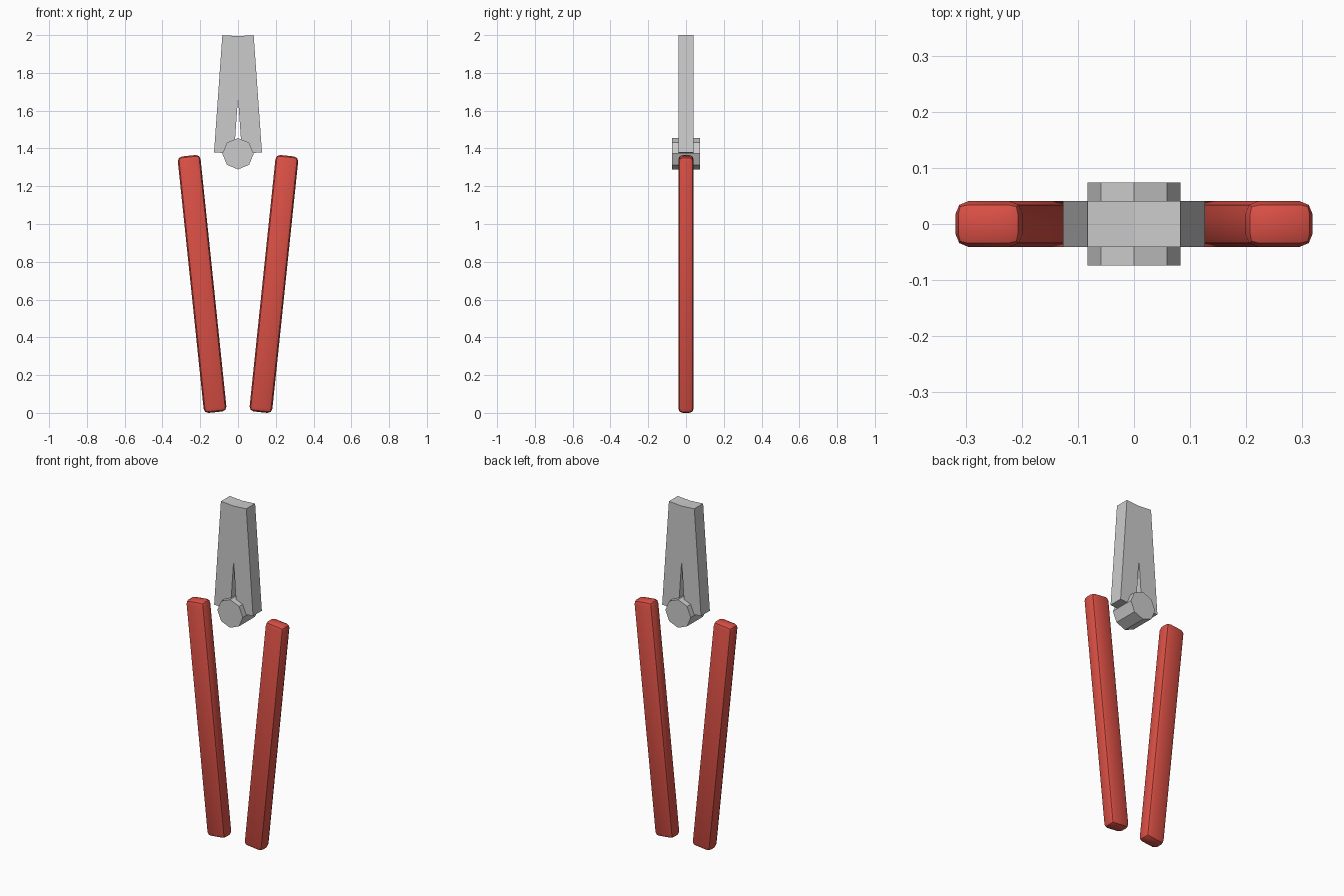
import bpy
from math import radians

if "Cube" in bpy.data.objects:
    bpy.data.objects.remove(bpy.data.objects["Cube"])

red = bpy.data.materials.new("red_grip")
red.diffuse_color = (0.7, 0.08, 0.06, 1)
red.use_nodes = True
red.node_tree.nodes["Principled BSDF"].inputs["Base Color"].default_value = red.diffuse_color


def tilted_box(name, size, x, z, tilt):
    bpy.ops.mesh.primitive_cube_add(size=1, location=(x, 0, z), rotation=(0, radians(tilt), 0))
    ob = bpy.context.object
    ob.name = name
    ob.scale = size
    bpy.ops.object.transform_apply(location=False, rotation=False, scale=True)
    return ob


for side, s in (("left", -1), ("right", 1)):
    # Jaw: bar leaning inward, crossing its twin above the notch
    tilted_box(side + "_jaw", (0.106, 0.082, 0.622), s * 0.052, 1.686, -s * 4.05)

    # Handle: rounded red grip leaning outward
    grip = tilted_box(side + "_handle", (0.121, 0.082, 1.365), s * 0.19, 0.6825, s * 5.95)
    grip.data.materials.append(red)
    bevel = grip.modifiers.new("rounding", 'BEVEL')
    bevel.width = 0.024
    bevel.segments = 2
    bpy.ops.object.modifier_apply(modifier=bevel.name)
    bpy.ops.object.shade_smooth_by_angle(angle=radians(30))

# Pivot: eight-sided pin through both jaws
bpy.ops.mesh.primitive_cylinder_add(vertices=8, radius=0.083, depth=0.148,
                                    location=(0, 0, 1.372), rotation=(radians(90), 0, 0))
bpy.context.object.name = "pivot_pin"
